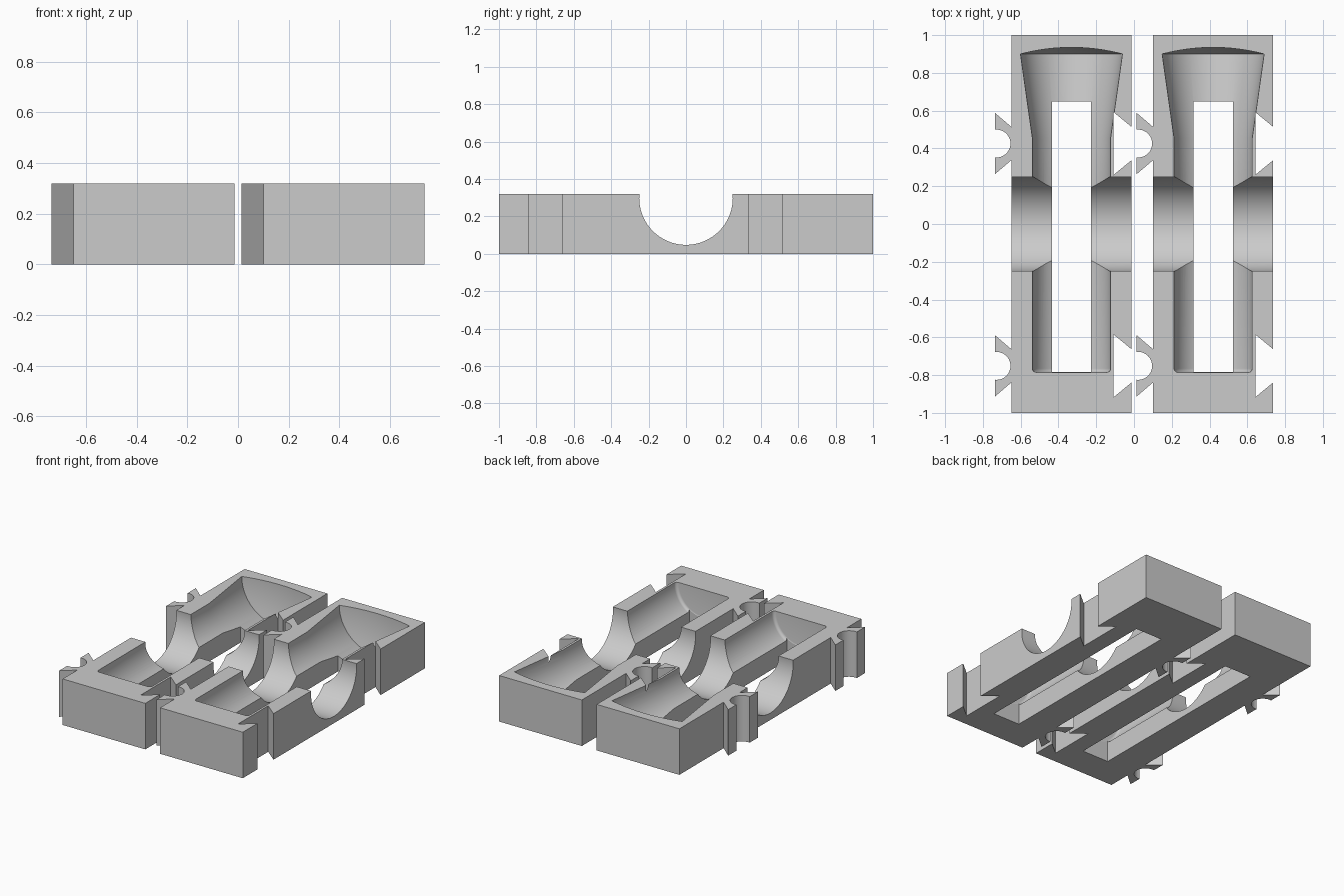
import bpy, bmesh, math
from mathutils import Vector, Matrix

if "Cube" in bpy.data.objects:
    bpy.data.objects.remove(bpy.data.objects["Cube"])

H = 0.32                      # block height
LEFT, RIGHT = -0.649, -0.013  # sides of the first block
MID = (LEFT + RIGHT) / 2
DEPTH = 0.088                 # dovetail depth
PITCH = 0.75                  # spacing of the two blocks
JOINTS = (-0.751, 0.426)      # y positions of the dovetails

grey = bpy.data.materials.new("light_grey")
grey.diffuse_color = (0.6, 0.6, 0.6, 1)
grey.use_nodes = True
grey.node_tree.nodes["Principled BSDF"].inputs["Base Color"].default_value = grey.diffuse_color


def to_object(name, bm):
    bmesh.ops.recalc_face_normals(bm, faces=bm.faces[:])
    mesh = bpy.data.meshes.new(name)
    bm.to_mesh(mesh)
    bm.free()
    mesh.materials.append(grey)
    ob = bpy.data.objects.new(name, mesh)
    bpy.context.collection.objects.link(ob)
    return ob


def prism(name, outline, z0, z1):
    bm = bmesh.new()
    face = bm.faces.new([bm.verts.new((x, y, z0)) for x, y in outline])
    ext = bmesh.ops.extrude_face_region(bm, geom=[face])
    top = [v for v in ext["geom"] if isinstance(v, bmesh.types.BMVert)]
    bmesh.ops.translate(bm, verts=top, vec=(0, 0, z1 - z0))
    return to_object(name, bm)


def revolve(name, profile, centre, steps=80):
    """Revolve (y, radius) points around the y axis through centre."""
    bm = bmesh.new()
    verts = [bm.verts.new((r, y, 0)) for y, r in profile]
    edges = [bm.edges.new(p) for p in zip(verts, verts[1:])]
    bmesh.ops.spin(bm, geom=verts + edges, cent=(0, 0, 0), axis=(0, 1, 0),
                   angle=math.tau, steps=steps)
    bmesh.ops.remove_doubles(bm, verts=bm.verts[:], dist=1e-5)
    bmesh.ops.translate(bm, verts=bm.verts[:], vec=Vector(centre))
    return to_object(name, bm)


# Outline: straight ends, sockets on the right, notched tabs on the left
outline = [(LEFT, -1), (RIGHT, -1)]
for j in JOINTS:
    outline += [(RIGHT, j - 0.088), (RIGHT - 0.095, j - 0.166),
                (RIGHT - 0.095, j + 0.166), (RIGHT, j + 0.088)]
outline += [(RIGHT, 1), (LEFT, 1)]
tip = LEFT - DEPTH
for j in reversed(JOINTS):
    outline += [(LEFT, j + 0.088), (tip, j + 0.163)]
    for i in range(21):
        a = math.radians(97 - 194 * i / 20)
        outline.append((tip + 0.009 + 0.074 * math.cos(a),
                        j + 0.074 * math.sin(a)))
    outline += [(tip, j - 0.163), (LEFT, j - 0.088)]
block = prism("left_block", outline, 0, H)

# Lengthwise cavity: filleted flat end, straight bore, flare, domed end
R, W, F = 0.207, 0.27, 0.02
profile = [(-0.785, 0)]
for i in range(6):
    a = math.radians(90 * i / 5)
    profile.append((-0.785 + F * (1 - math.cos(a)), R - F + F * math.sin(a)))
profile += [(0.455, R), (0.90, W)]
for i in range(1, 9):
    t = 1 - i / 8
    profile.append((0.90 + 0.035 * (1 - t * t), W * t))
cavity = revolve("cavity_cutter", profile, (MID, 0, H - 0.001))

# Crosswise round channel
channel = revolve("channel_cutter", [(-1, 0), (-1, 0.25), (1, 0.25), (1, 0)],
                  (0, 0, 0), 96)
channel.data.transform(Matrix.Translation((MID, 0, 0.298))
                       @ Matrix.Rotation(math.pi / 2, 4, 'Z'))

# Slot through the floor
s = 0.104
slot = prism("slot_cutter", [(MID - s, -0.783), (MID + s, -0.783),
                             (MID + s, 0.648), (MID - s, 0.648)], -0.1, 0.25)

cutters = [cavity, channel, slot]
for c in cutters:
    c.hide_render = True
    mod = block.modifiers.new(c.name, 'BOOLEAN')
    mod.operation, mod.solver, mod.object = 'DIFFERENCE', 'EXACT', c
deps = bpy.context.evaluated_depsgraph_get()
cut = bpy.data.meshes.new_from_object(block.evaluated_get(deps))
block.modifiers.clear()
block.data = cut
for c in cutters:
    bpy.data.objects.remove(c)

# Smooth curved walls, keep sharp edges
bpy.ops.object.select_all(action='DESELECT')
block.select_set(True)
bpy.context.view_layer.objects.active = block
bpy.ops.object.shade_smooth_by_angle(angle=math.radians(25))

# Second identical block
twin = block.copy()
twin.data = block.data.copy()
twin.name = "right_block"
twin.location.x = PITCH
bpy.context.collection.objects.link(twin)
